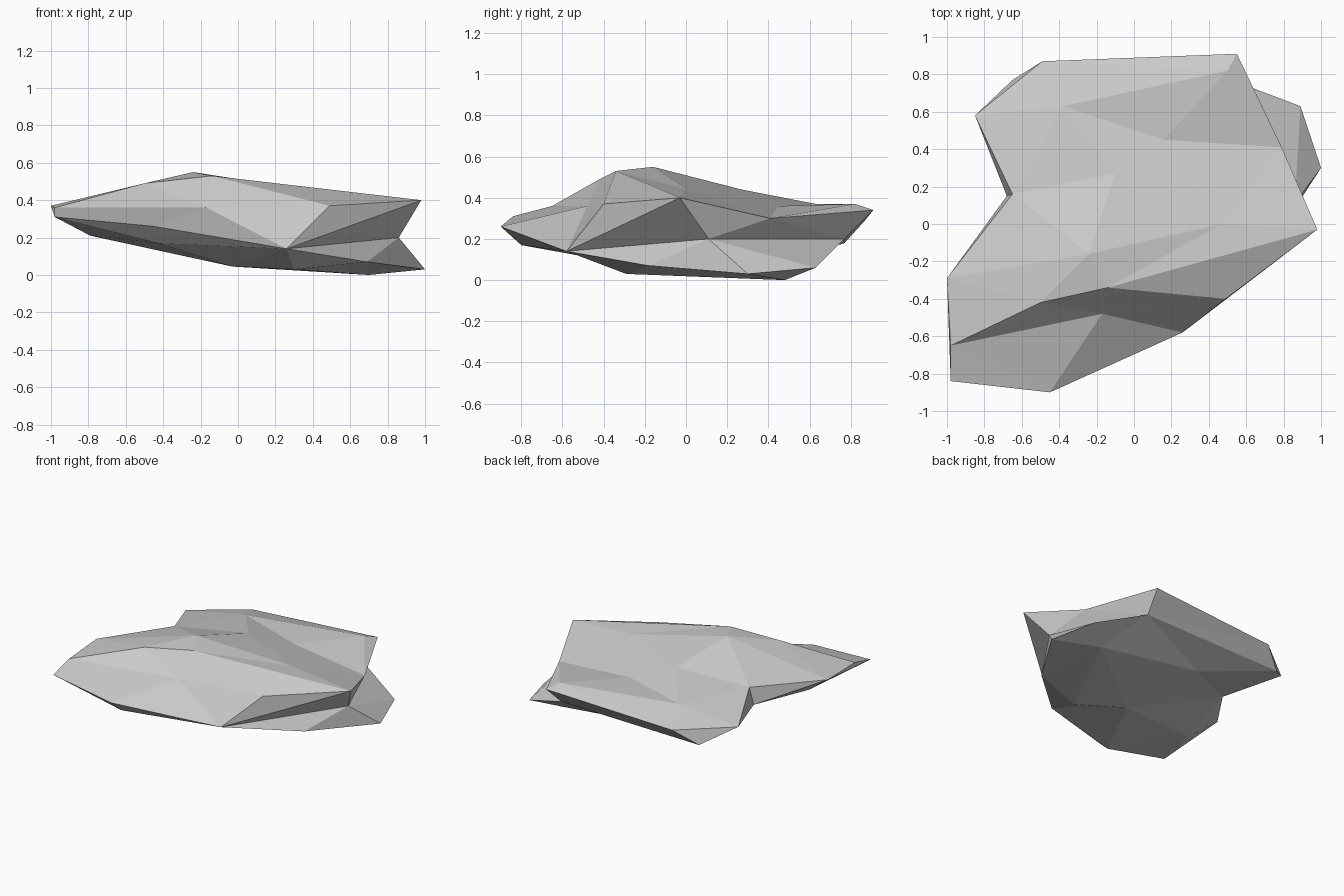
import bpy
import bmesh
from mathutils import Vector
from mathutils.geometry import delaunay_2d_cdt

default_cube = bpy.data.objects.get("Cube")
if default_cube:
    bpy.data.objects.remove(default_cube, do_unlink=True)

# Corners of the rock: rim and ridges in capitals, underside in small letters
corners = {
    # upper rim
    "A": (-.49, .87, .29), "B": (.55, .91, .34), "S": (.79, .41, .3),
    "K": (.98, -.03, .4), "J": (.49, -.4, .37), "I": (.26, -.58, .14),
    "H": (-.45, -.9, .26), "G": (-.98, -.84, .31), "F": (-.98, -.65, .36),
    "E": (-1, -.29, .37), "D": (-.65, .16, .39), "C": (-.85, .58, .3),
    # ridges on top
    "P": (-.38, .63, .37), "Q": (.16, .45, .36), "R": (.5, .82, .37),
    "T": (-.1, .27, .44), "U": (-.24, -.16, .55), "V": (.47, 0, .44),
    "W": (-.5, -.42, .49), "X": (-.14, -.34, .53), "Y": (-.17, -.48, .36),
    # notch on the side
    "L": (.86, .11, .2),
    # lower rim
    "x": (.69, -.18, .07), "m": (1, .3, .03), "n": (.89, .63, .06),
    "z": (.52, .77, .2), "a": (-.65, .77, .18), "d": (-.68, .15, .26),
    "v": (-.43, -.8, .17),
    # underside
    "p": (-.79, -.36, .21), "q": (-.03, -.11, .045), "r": (.3, -.29, .03),
    "s": (.7, .48, 0), "t": (-.14, .52, .1),
}


def sheet(outline, inner, creases=""):
    """Triangulate the plan inside an outline, keeping the given creases."""
    names = outline + inner
    plan = [Vector(corners[name][:2]) for name in names]
    edges = [(names.index(pair[0]), names.index(pair[1]))
             for pair in creases.split()]
    result = delaunay_2d_cdt(plan, edges, [list(range(len(outline)))], 1, 1e-5)
    faces, origin = result[2], result[3]
    return ["".join(names[origin[i][0]] for i in face) for face in faces]


# Top and bottom sheets, then the belt of faces that joins them
top = sheet("CDEFGHIJKSBA", "PQRTUVWXY",
            "PR RB PC PQ QS DT TQ TU UE UV VK XK WF WX XJ FY YI YJ YX HY")
bottom = sheet("IxmnzaCdEGv", "pqrst")
belt = "CaA Aaz AzB BzS SzL SLK KLI KIJ LxI Lmx Lnm Lzn CDd DEd EFG GHv HIv"

bm = bmesh.new()
points = {name: bm.verts.new(co) for name, co in corners.items()}
for face in top + bottom + belt.split():
    bm.faces.new([points[name] for name in face])
bmesh.ops.recalc_face_normals(bm, faces=bm.faces[:])

# Single flat-shaded stone object
mesh = bpy.data.meshes.new("rock")
bm.to_mesh(mesh)
bm.free()
rock = bpy.data.objects.new("rock", mesh)
bpy.context.collection.objects.link(rock)

colour = (.6, .6, .6, 1)
stone = bpy.data.materials.new("grey_stone")
stone.use_nodes = True
stone.diffuse_color = colour
stone.node_tree.nodes["Principled BSDF"].inputs["Base Color"].default_value = colour
mesh.materials.append(stone)
